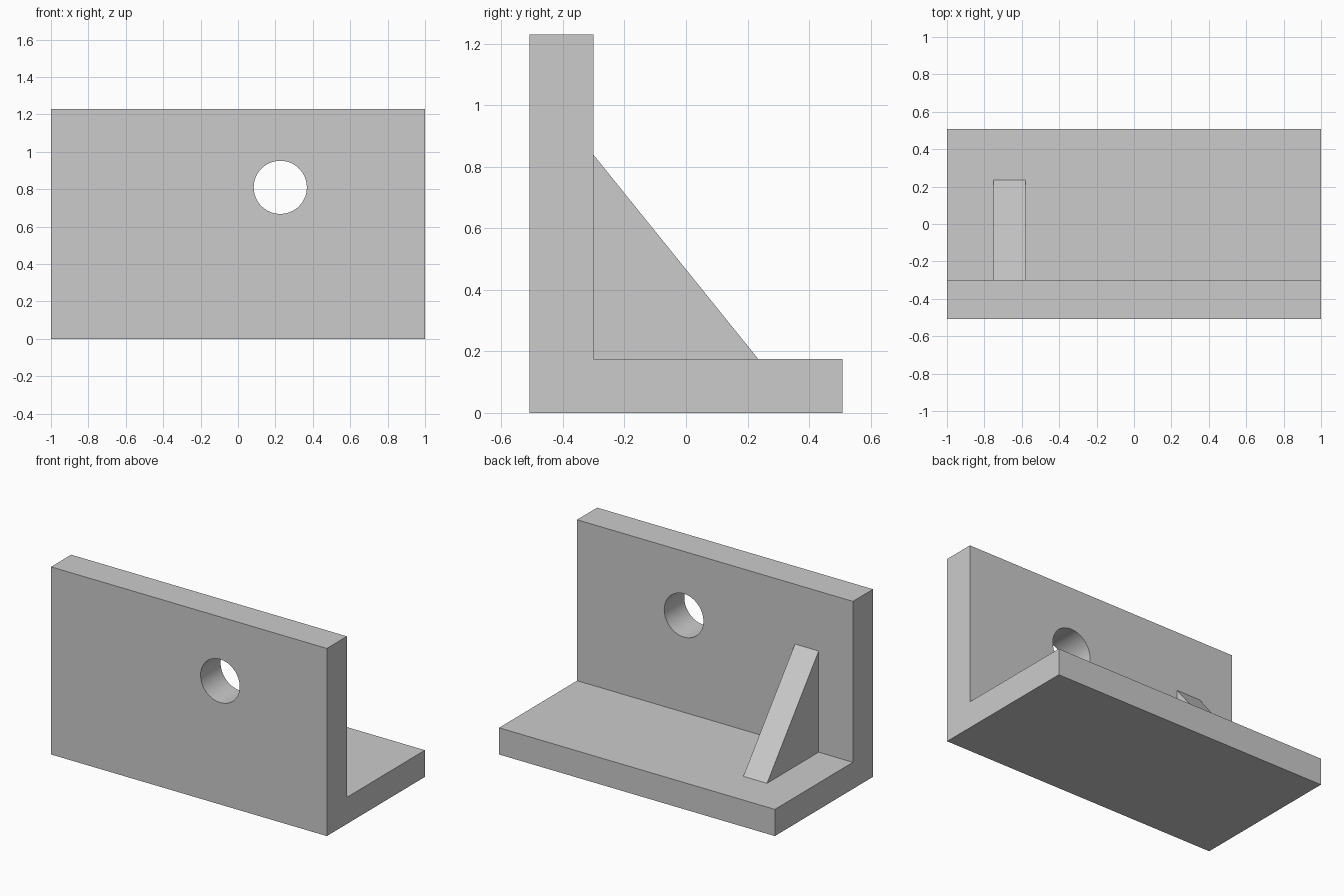
import bpy, bmesh, math

if "Cube" in bpy.data.objects:
    bpy.data.objects.remove(bpy.data.objects["Cube"], do_unlink=True)

grey = bpy.data.materials.new("light_grey")
grey.use_nodes = True
grey.diffuse_color = (0.6, 0.6, 0.6, 1)
grey.node_tree.nodes["Principled BSDF"].inputs["Base Color"].default_value = (0.6, 0.6, 0.6, 1)


def extrude_profile(name, profile, x0, x1):
    """Extrude a closed (y, z) outline along x."""
    bm = bmesh.new()
    face = bm.faces.new([bm.verts.new((x0, y, z)) for y, z in profile])
    side = bmesh.ops.extrude_face_region(bm, geom=[face])["geom"]
    moved = [v for v in side if isinstance(v, bmesh.types.BMVert)]
    bmesh.ops.translate(bm, verts=moved, vec=(x1 - x0, 0, 0))
    bmesh.ops.recalc_face_normals(bm, faces=bm.faces)
    mesh = bpy.data.meshes.new(name)
    bm.to_mesh(mesh)
    bm.free()
    mesh.materials.append(grey)
    obj = bpy.data.objects.new(name, mesh)
    bpy.context.collection.objects.link(obj)
    return obj


front, wall_back, back = -0.508, -0.30, 0.508
base_top, wall_top = 0.175, 1.23

# L-shaped bracket: upright wall and base plate in one piece
bracket = extrude_profile("angle_bracket", [
    (front, 0), (back, 0), (back, base_top),
    (wall_back, base_top), (wall_back, wall_top), (front, wall_top)], -1, 1)

# Round bolt hole through the wall
bpy.ops.mesh.primitive_cylinder_add(
    vertices=64, radius=0.142, depth=0.5,
    location=(0.226, (front + wall_back) / 2, 0.81), rotation=(math.pi / 2, 0, 0))
cutter = bpy.context.object
cutter.name = "hole_cutter"
cutter.hide_render = True
cutter.data.materials.append(grey)

bpy.ops.object.select_all(action="DESELECT")
bracket.select_set(True)
bpy.context.view_layer.objects.active = bracket
cut = bracket.modifiers.new("bolt_hole", "BOOLEAN")
cut.operation = "DIFFERENCE"
cut.solver = "EXACT"
cut.object = cutter
bpy.ops.object.modifier_apply(modifier=cut.name)
bpy.data.objects.remove(cutter, do_unlink=True)
bpy.ops.object.shade_smooth_by_angle(angle=math.radians(30))

# Triangular stiffening rib
extrude_profile("support_rib", [
    (wall_back, base_top), (0.235, base_top), (wall_back, 0.838)], -0.752, -0.58)
